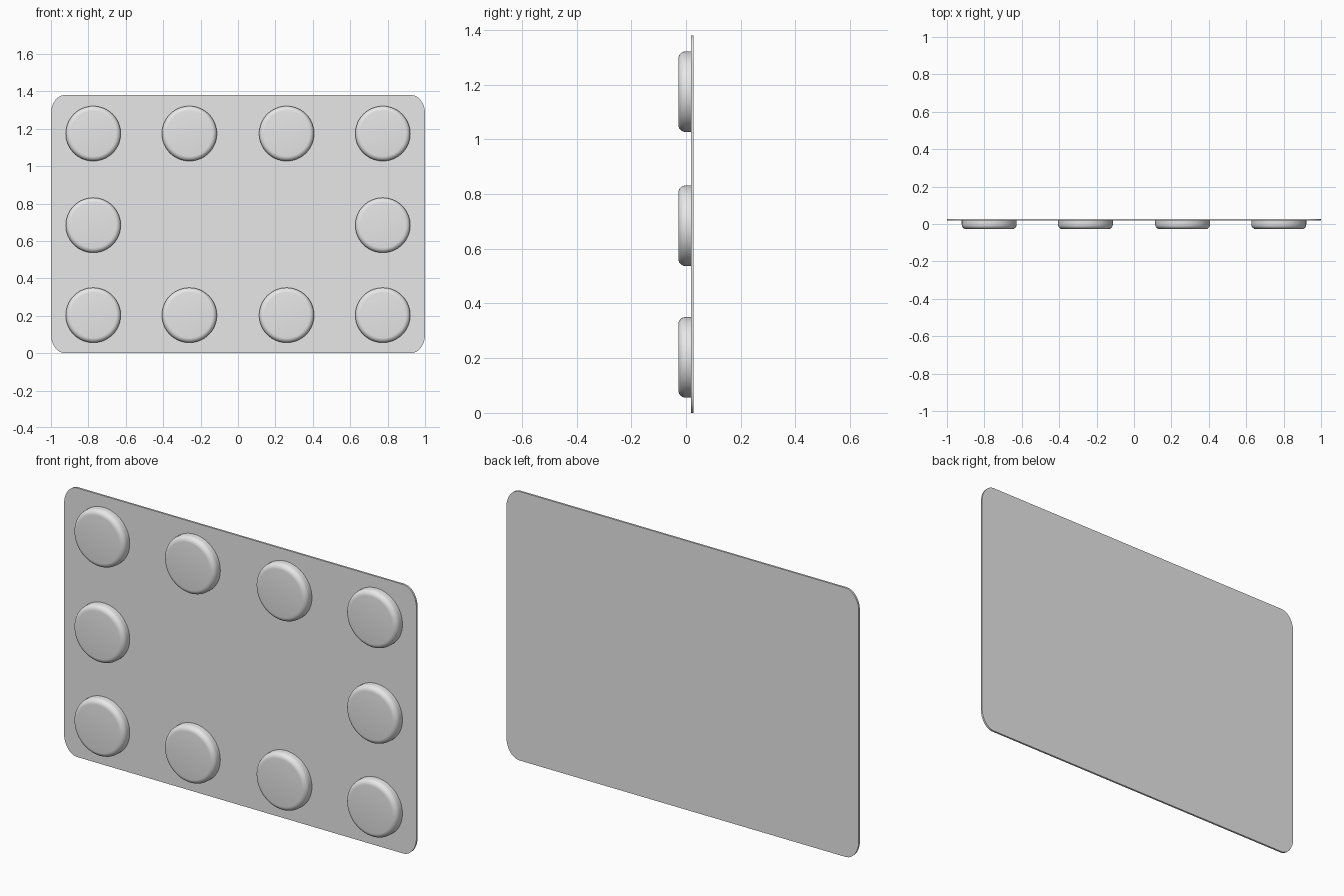
import bpy, bmesh
from math import cos, sin, pi, radians

cube = bpy.data.objects.get("Cube")
if cube:
    bpy.data.objects.remove(cube, do_unlink=True)

grey = bpy.data.materials.new("light grey")
grey.use_nodes = True
grey.diffuse_color = (0.8, 0.8, 0.8, 1)
grey.node_tree.nodes["Principled BSDF"].inputs["Base Color"].default_value = (0.8, 0.8, 0.8, 1)

HEIGHT = 1.38
BACK, PANEL_FRONT, BUTTON_FRONT = 0.028, 0.018, -0.028


def finish(bm, name):
    bmesh.ops.recalc_face_normals(bm, faces=bm.faces)
    mesh = bpy.data.meshes.new(name)
    bm.to_mesh(mesh)
    bm.free()
    mesh.materials.append(grey)
    obj = bpy.data.objects.new(name, mesh)
    bpy.context.collection.objects.link(obj)
    bpy.ops.object.select_all(action="DESELECT")
    obj.select_set(True)
    bpy.context.view_layer.objects.active = obj
    bpy.ops.object.shade_smooth_by_angle(angle=radians(35))
    return obj


def make_panel(rx=0.075, rz=0.1, steps=12):
    """Thin sheet with slightly elliptical rounded corners."""
    bm = bmesh.new()
    outline = []
    for corner, (sx, sz) in enumerate([(1, 1), (-1, 1), (-1, -1), (1, -1)]):
        for i in range(steps + 1):
            a = (corner + i / steps) * pi / 2
            x = sx * (1 - rx) + rx * cos(a)
            z = HEIGHT / 2 + sz * (HEIGHT / 2 - rz) + rz * sin(a)
            outline.append(bm.verts.new((x, BACK, z)))
    face = bm.faces.new(outline)
    front = bmesh.ops.extrude_face_region(bm, geom=[face], use_keep_orig=True)["geom"]
    verts = [v for v in front if isinstance(v, bmesh.types.BMVert)]
    bmesh.ops.translate(bm, verts=verts, vec=(0, PANEL_FRONT - BACK, 0))
    return finish(bm, "panel")


def make_button(name, x, z, radius=0.147, round_r=0.026, sides=64, steps=6):
    """Round button with a softly rounded front rim, seated in the panel."""
    bm = bmesh.new()
    profile = [(radius, PANEL_FRONT + 0.002)]
    for i in range(steps + 1):
        a = i / steps * pi / 2
        profile.append((radius - round_r + round_r * cos(a),
                        BUTTON_FRONT + round_r - round_r * sin(a)))
    rings = [[bm.verts.new((x + r * cos(2 * pi * k / sides), y,
                            z + r * sin(2 * pi * k / sides)))
              for k in range(sides)] for r, y in profile]
    for low, high in zip(rings, rings[1:]):
        for k in range(sides):
            n = (k + 1) % sides
            bm.faces.new((low[k], low[n], high[n], high[k]))
    bm.faces.new(rings[-1])
    bm.faces.new(rings[0])
    return finish(bm, name)


make_panel()

# Buttons run around the border, leaving the middle open
columns = {"far_right": -0.774, "right": -0.26, "left": 0.26, "far_left": 0.774}
rows = {"bottom": 0.203, "middle": 0.684, "top": 1.174}
for row, z in rows.items():
    for column, x in columns.items():
        if row != "middle" or column.startswith("far"):
            make_button(f"button_{row}_{column}", x, z)
